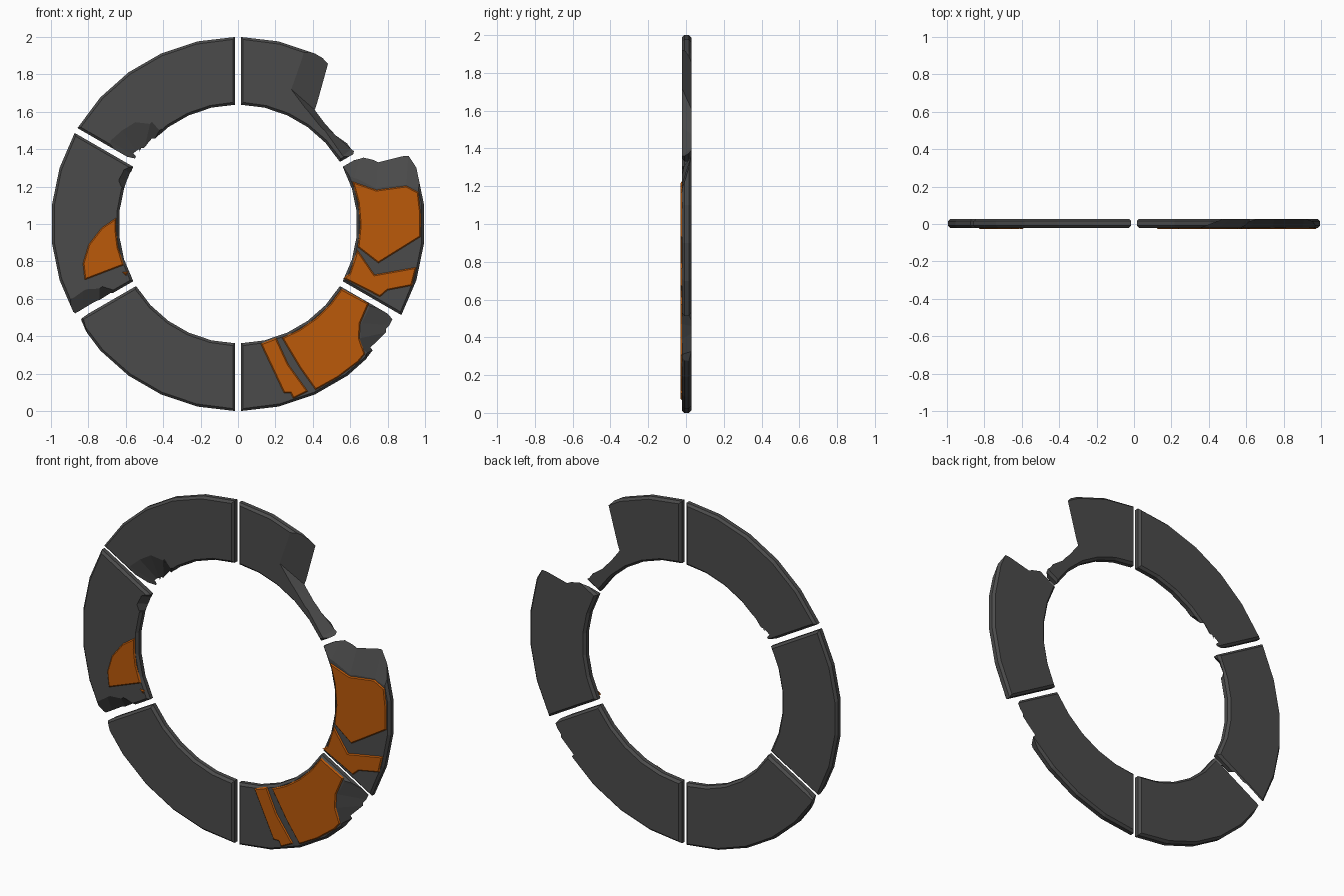
import bpy, bmesh
from math import sin, cos, asin, radians

if "Cube" in bpy.data.objects:
    bpy.data.objects.remove(bpy.data.objects["Cube"])

R_OUT, R_IN, GAP, CH = 1.0, 0.638, 0.015, 0.013
Y_F, Y_B, Y_PANEL = -0.022, 0.028, -0.028


def material(name, col):
    m = bpy.data.materials.new(name)
    m.diffuse_color = (*col, 1)
    m.use_nodes = True
    m.node_tree.nodes["Principled BSDF"].inputs["Base Color"].default_value = m.diffuse_color
    return m


DARK = material("dark_grey", (0.07, 0.07, 0.07))
ORANGE = material("orange", (0.5, 0.1, 0.003))


def arc(r, a0, a1, n=5):
    a0, a1 = radians(a0), radians(a1)
    return [(r * cos(a0 + (a1 - a0) * i / n), 1 + r * sin(a0 + (a1 - a0) * i / n)) for i in range(n + 1)]


def make(name, bm, mat=None):
    me = bpy.data.meshes.new(name)
    bm.to_mesh(me)
    bm.free()
    ob = bpy.data.objects.new(name, me)
    bpy.context.collection.objects.link(ob)
    if mat:
        me.materials.append(mat)
    return ob


def loft(name, rings, mat=None):
    """Closed solid through (y, [(x, z), ...]) rings of equal length."""
    bm = bmesh.new()
    loops = [[bm.verts.new((x, y, z)) for x, z in pts] for y, pts in rings]
    n = len(loops[0])
    for a, b in zip(loops, loops[1:]):
        for i in range(n):
            j = (i + 1) % n
            bm.faces.new((a[i], a[j], b[j], b[i]))
    bm.faces.new(loops[0])
    bm.faces.new(loops[-1])
    bmesh.ops.recalc_face_normals(bm, faces=bm.faces)
    return make(name, bm, mat)


def sector(a, inset):
    """60 degree ring sector starting at angle a, inset evenly all round."""
    def side(r):
        d = asin((GAP + inset) / r) * 57.29578
        return r, a + d, a + 60 - d
    ro, o0, o1 = side(R_OUT - inset)
    ri, i0, i1 = side(R_IN + inset)
    return arc(ro, o0, o1) + arc(ri, i1, i0)


def segment(name, a):
    small, full = sector(a, CH), sector(a, 0)
    return loft(name, [(Y_F, small), (Y_F + CH, full), (Y_B - CH, full), (Y_B, small)], DARK)


def chip(ob, front, back):
    """Cut a sloped break: outline on the front plane, outline on the back plane."""
    t = 0.3

    def mix(k):
        return [(f[0] + (b[0] - f[0]) * k, f[1] + (b[1] - f[1]) * k) for f, b in zip(front, back)]
    d = Y_B - Y_F
    cut = loft("cutter", [(Y_F - t * d, mix(-t)), (Y_B + t * d, mix(1 + t))])
    cut.hide_render = True
    m = ob.modifiers.new("break", 'BOOLEAN')
    m.operation, m.solver, m.object = 'DIFFERENCE', 'EXACT', cut
    bpy.context.view_layer.objects.active = ob
    bpy.ops.object.modifier_apply(modifier=m.name)
    bpy.data.objects.remove(cut)


def panel(name, pts):
    """Thin raised plate with a sloped rim on the front face."""
    bm = bmesh.new()
    f = bm.faces.new([bm.verts.new((x, Y_F + 0.001, z)) for x, z in pts])
    f.normal_update()
    if f.normal.y > 0:
        f.normal_flip()
    bmesh.ops.inset_region(bm, faces=[f], thickness=0.007, use_boundary=True, use_even_offset=True)
    for v in f.verts:
        v.co.y = Y_PANEL
    make(name, bm, ORANGE)


# ring segments
upper_right = segment("segment_upper_right", 30)
upper_left = segment("segment_upper_left", 90)
left = segment("segment_left", 150)
lower_left = segment("segment_lower_left", 210)
lower_right = segment("segment_lower_right", 270)
right = segment("segment_right", 330)

# large break in the upper right
chip(upper_right,
     [(0.38, 2.1), (0.355, 1.93), (0.285, 1.72), (0.36, 1.62), (0.45, 1.51), (0.56, 1.365), (0.7, 1.25), (1.2, 1.3), (1.2, 2.1)],
     [(0.51, 2.1), (0.485, 1.87), (0.41, 1.61), (0.47, 1.53), (0.52, 1.475), (0.605, 1.40), (0.7, 1.33), (1.2, 1.3), (1.2, 2.1)])
chip(right,
     [(0.5, 1.28), (0.62, 1.245), (0.74, 1.19), (0.90, 1.21), (1.05, 1.16), (1.05, 1.6), (0.5, 1.6)],
     [(0.5, 1.31), (0.65, 1.36), (0.75, 1.33), (0.91, 1.365), (1.05, 1.30), (1.05, 1.6), (0.5, 1.6)])

# smaller chips at the segment ends
chip(upper_left,
     [(-0.72, 1.38), (-0.68, 1.44), (-0.62, 1.50), (-0.55, 1.54), (-0.47, 1.535), (-0.42, 1.50), (-0.36, 1.47), (-0.3, 1.3), (-0.6, 1.2)],
     [(-0.58, 1.33), (-0.545, 1.36), (-0.545, 1.39), (-0.525, 1.388), (-0.50, 1.405), (-0.45, 1.445), (-0.40, 1.47), (-0.3, 1.3), (-0.5, 1.2)])
chip(left,
     [(-0.96, 0.53), (-0.89, 0.60), (-0.83, 0.64), (-0.74, 0.655), (-0.66, 0.645), (-0.6, 0.5), (-0.95, 0.4)],
     [(-0.96, 0.46), (-0.89, 0.50), (-0.83, 0.533), (-0.74, 0.58), (-0.66, 0.62), (-0.6, 0.5), (-0.95, 0.4)])
chip(left,
     [(-0.56, 1.32), (-0.61, 1.29), (-0.635, 1.24), (-0.625, 1.20), (-0.5, 1.15)],
     [(-0.53, 1.31), (-0.57, 1.27), (-0.585, 1.23), (-0.595, 1.19), (-0.5, 1.15)])
chip(lower_left,
     [(-0.75, 0.56), (-0.83, 0.50), (-0.81, 0.43), (-0.73, 0.31), (-1, 0.3), (-1, 0.6)],
     [(-0.75, 0.57), (-0.84, 0.49), (-0.82, 0.44), (-0.75, 0.32), (-1, 0.3), (-1, 0.6)])
chip(lower_right,
     [(0.74, 0.62), (0.70, 0.55), (0.66, 0.47), (0.655, 0.39), (0.69, 0.31), (0.72, 0.22), (1, 0.2), (1, 0.6)],
     [(0.84, 0.57), (0.835, 0.51), (0.81, 0.46), (0.79, 0.42), (0.72, 0.325), (0.69, 0.25), (1, 0.2), (1, 0.6)])

# raised orange plates
RI, RO = R_IN + 0.014, R_OUT - 0.02
panel("plate_right_upper",
      [(0.75, 0.79)] + arc(RO, -4, 10, 2) + [(0.90, 1.205), (0.74, 1.183)] + arc(RI, 20.5, -11, 3))
panel("plate_right_lower",
      [(0.73, 0.73), (0.955, 0.77), (0.93, 0.67), (0.80, 0.645), (0.76, 0.61), (0.562, 0.71)] + arc(RI, -24, -12, 1))
panel("plate_lower_right_large",
      arc(RI, -69, -32, 4) + [(0.70, 0.575), (0.655, 0.47), (0.65, 0.39), (0.68, 0.305)]
      + arc(RO, -49, -65, 2) + [(0.33, 0.23)])
panel("plate_lower_right_small",
      [(0.12, 0.36), (0.205, 0.392), (0.27, 0.25), (0.375, 0.105), (0.295, 0.065), (0.28, 0.095), (0.245, 0.095)])
panel("plate_left",
      [(-0.65, 1.035), (-0.73, 0.98), (-0.80, 0.89), (-0.83, 0.79), (-0.82, 0.70), (-0.61, 0.78)] + arc(RI, 191, 183, 1))
panel("plate_left_fragment", [(-0.622, 0.745), (-0.588, 0.745), (-0.598, 0.72)])
